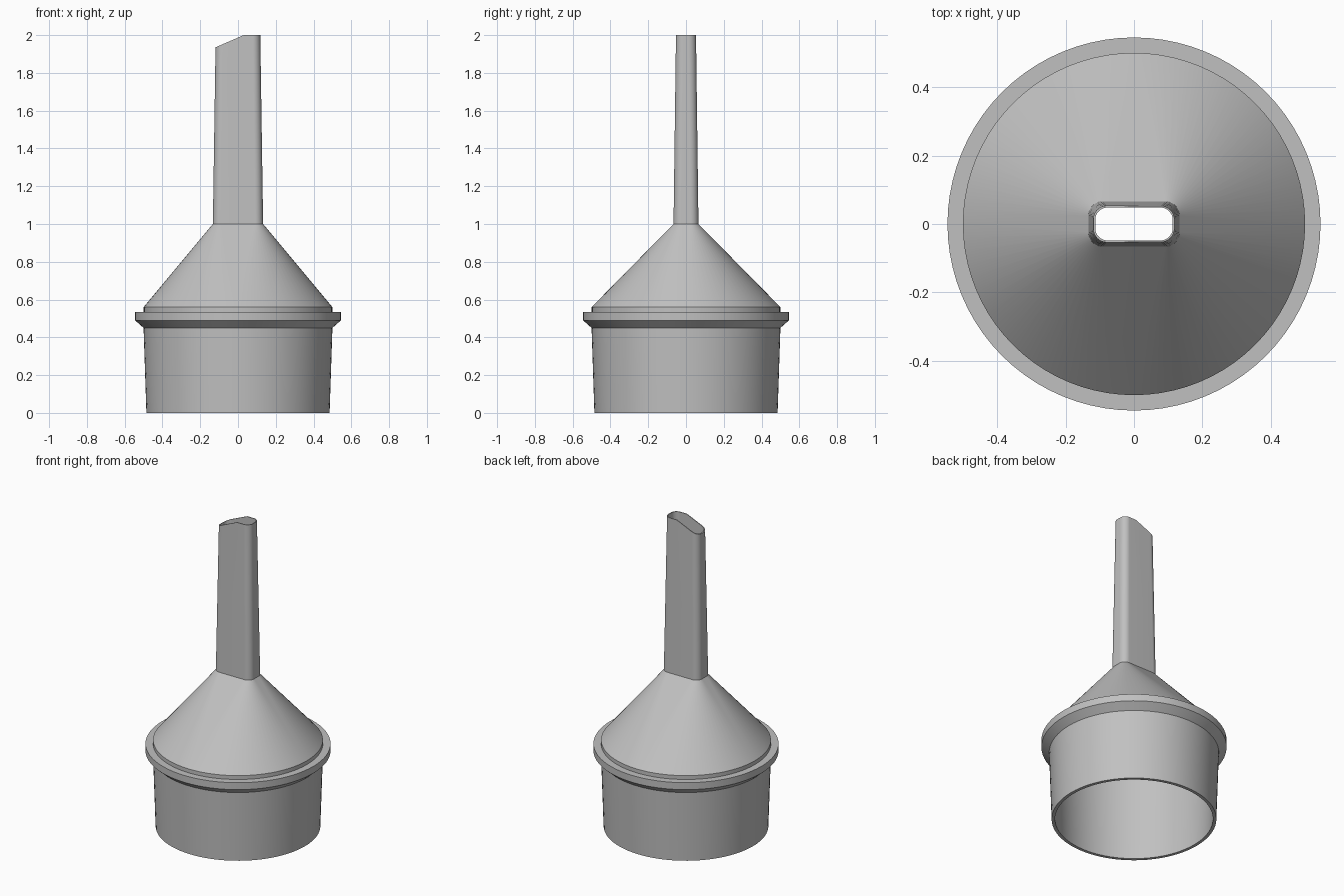
import bpy
import bmesh
from math import sin, cos, pi
from mathutils import Vector

cube = bpy.data.objects.get("Cube")
if cube:
    bpy.data.objects.remove(cube)

ARC = 20  # segments per quarter turn

grey = bpy.data.materials.new("light_grey")
grey.use_nodes = True
colour = (0.53, 0.53, 0.53, 1)
grey.diffuse_color = colour
grey.node_tree.nodes["Principled BSDF"].inputs["Base Color"].default_value = colour


def section(bm, z, hx, hy, r):
    """Rounded rectangle ring; a circle when hx = hy = r."""
    ring = []
    for quarter, (sx, sy) in enumerate([(1, 1), (-1, 1), (-1, -1), (1, -1)]):
        for i in range(ARC + 1):
            a = (quarter + i / ARC) * pi / 2
            ring.append(bm.verts.new((sx * (hx - r) + r * cos(a),
                                      sy * (hy - r) + r * sin(a), z)))
    return ring


def circle(z, r):
    return (z, r, r, r)


# Wall profile: down the inside of the spout, round the rim, up the outside
inside = [(2, 0.113, 0.048, 0.036), (1, 0.115, 0.05, 0.036),
          circle(0.55, 0.48), circle(0, 0.465)]
outside = [circle(0, 0.485), circle(0.45, 0.5), circle(0.49, 0.545),
           circle(0.535, 0.545), circle(0.535, 0.5), circle(0.56, 0.5),
           (1, 0.133, 0.066, 0.042), (2, 0.118, 0.053, 0.04)]

bm = bmesh.new()
rings = [section(bm, *s) for s in inside + outside]
for low, high in zip(rings, rings[1:]):
    for i in range(len(low)):
        j = (i + 1) % len(low)
        bm.faces.new((low[i], low[j], high[j], high[i]))
bmesh.ops.remove_doubles(bm, verts=bm.verts, dist=0.0001)

# Slanted spout tip, then close the wall between both open edges
bmesh.ops.bisect_plane(bm, geom=bm.verts[:] + bm.edges[:] + bm.faces[:],
                       plane_co=Vector((0.03, 0, 2)),
                       plane_no=Vector((-0.065, 0, 0.15)), clear_outer=True)
bmesh.ops.bridge_loops(bm, edges=[e for e in bm.edges if e.is_boundary])
bmesh.ops.recalc_face_normals(bm, faces=bm.faces)

mesh = bpy.data.meshes.new("funnel")
bm.to_mesh(mesh)
bm.free()
mesh.materials.append(grey)
funnel = bpy.data.objects.new("funnel", mesh)
bpy.context.collection.objects.link(funnel)

bpy.ops.object.select_all(action="DESELECT")
funnel.select_set(True)
bpy.context.view_layer.objects.active = funnel
bpy.ops.object.shade_smooth_by_angle(angle=pi / 9)
